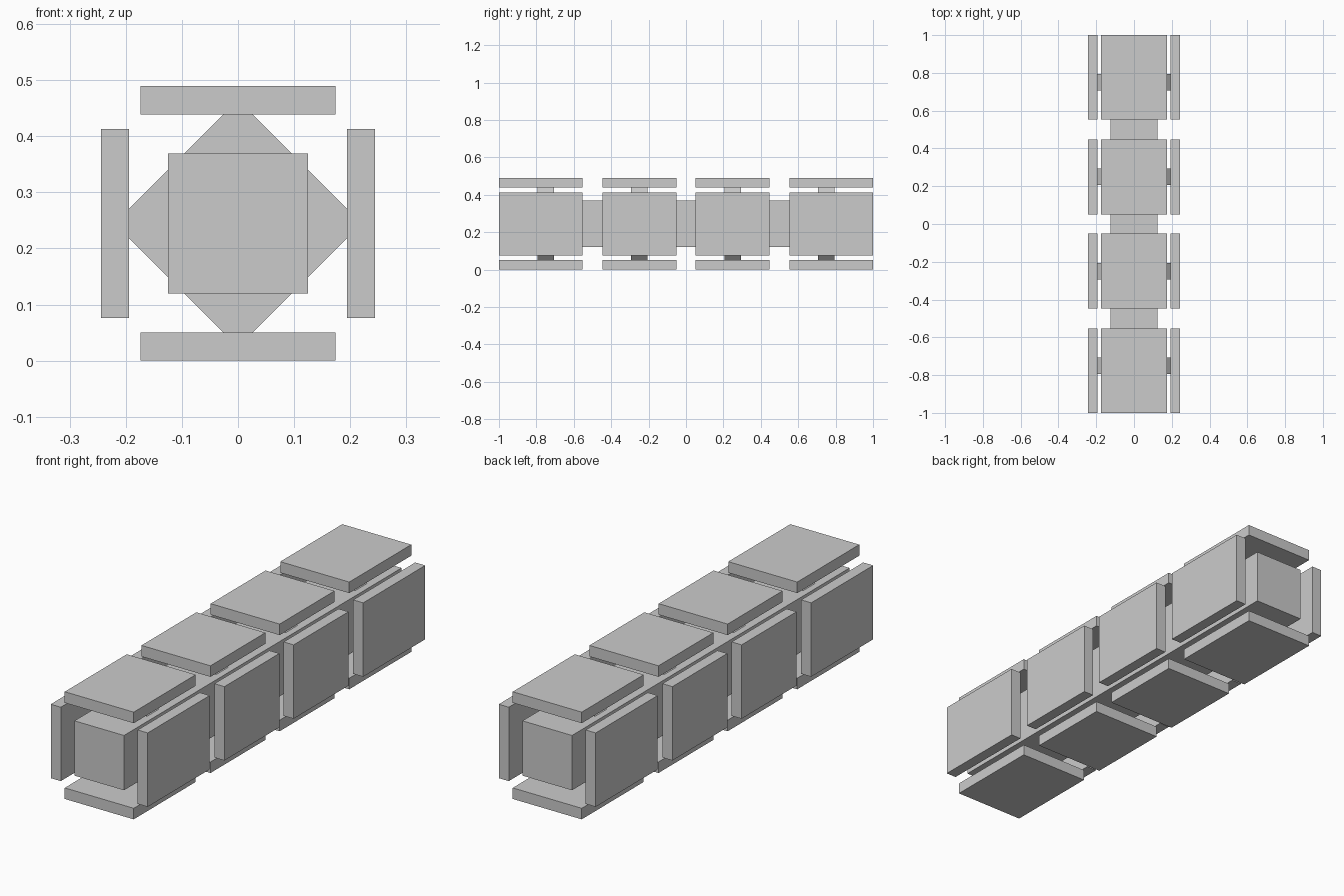
import bpy
import math
from mathutils import Matrix, Vector

default_cube = bpy.data.objects.get("Cube")
if default_cube:
    bpy.data.objects.remove(default_cube, do_unlink=True)

# Single plain grey
grey = bpy.data.materials.new("light_grey")
grey.use_nodes = True
grey.diffuse_color = (0.6, 0.6, 0.6, 1)
grey.node_tree.nodes["Principled BSDF"].inputs["Base Color"].default_value = grey.diffuse_color

AXIS = Vector((0, 0, 0.2445))   # centre line of the beam
INNER, OUTER = 0.194, 0.2445    # panel distances from the centre line


def box(name, size, offset, roll=0):
    """Box placed relative to the beam axis, then rolled about it."""
    bpy.ops.mesh.primitive_cube_add(size=1)
    obj = bpy.context.object
    obj.name = name
    place = Matrix.Translation(AXIS) @ Matrix.Rotation(roll, 4, "Y")
    place = place @ Matrix.Translation(offset) @ Matrix.Diagonal((*size, 1))
    obj.data.transform(place)
    obj.data.materials.append(grey)
    return obj


# Square beam running the full length
box("core_beam", (0.25, 2, 0.25), (0, 0, 0))

# Four bays: name, sign, near and far edge of the panels, bracket position
spans = [("inner", 0.0515, 0.447, 0.25), ("outer", 0.553, 1.0, 0.75)]
sides = [("top", 0, 0.348), ("left", 90, 0.337),
         ("bottom", 180, 0.348), ("right", 270, 0.337)]

for end, sign in (("front", -1), ("back", 1)):
    for bay, near, far, bracket_y in spans:
        # Diamond bracket whose corners sink into the four panels
        side = 0.2205 * math.sqrt(2)
        box(f"{end}_{bay}_bracket", (side, 0.086, side),
            (0, sign * bracket_y, 0), math.radians(45))
        # Flat panels around the beam
        for label, angle, width in sides:
            box(f"{end}_{bay}_{label}_panel",
                (width, far - near, OUTER - INNER),
                (0, sign * (near + far) / 2, (INNER + OUTER) / 2),
                math.radians(angle))
